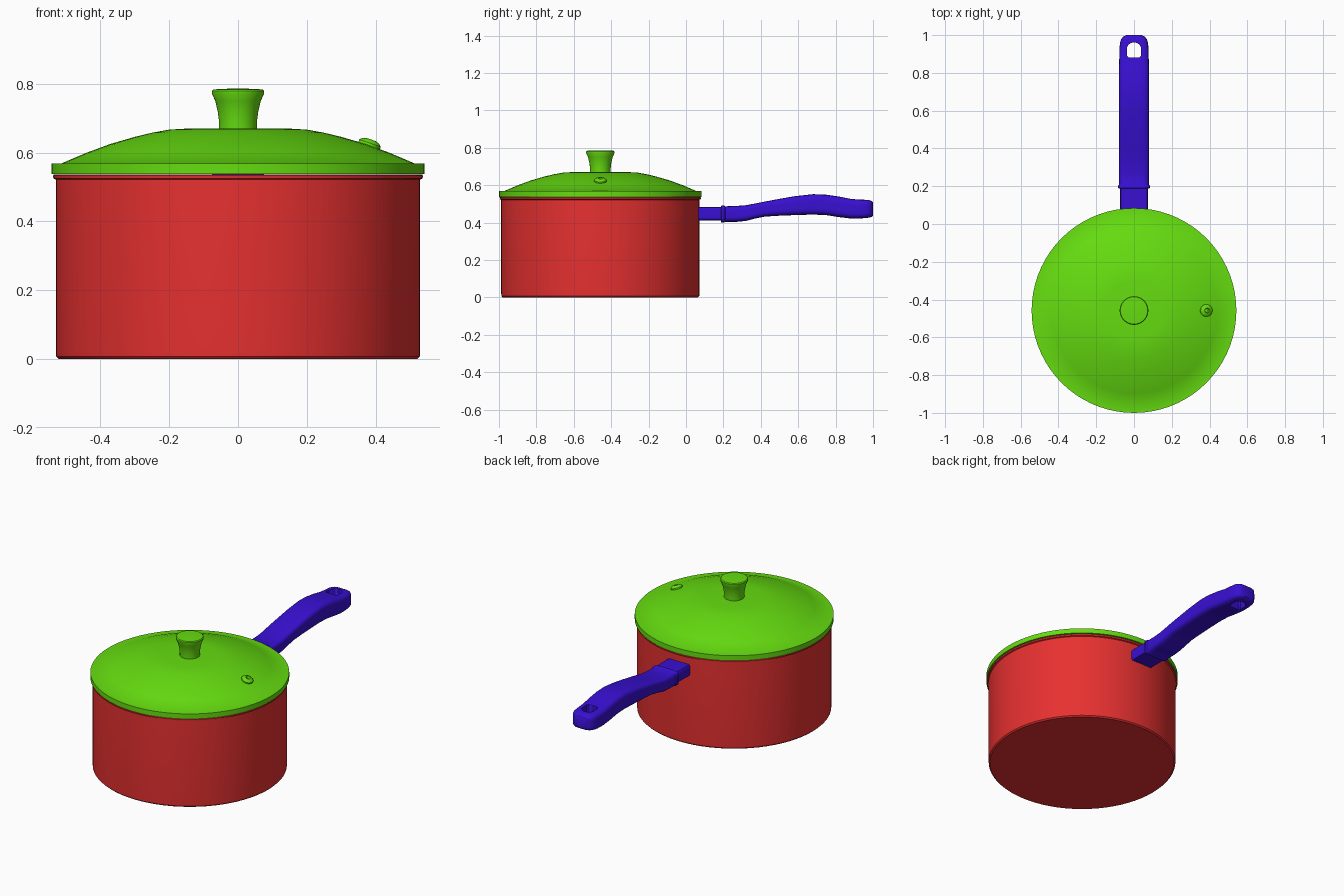
import bpy, bmesh, math
from mathutils import Vector, Matrix

if "Cube" in bpy.data.objects:
    bpy.data.objects.remove(bpy.data.objects["Cube"])

CY = -0.458  # pot axis


def material(name, col):
    m = bpy.data.materials.new(name)
    m.diffuse_color = (*col, 1)
    m.use_nodes = True
    m.node_tree.nodes["Principled BSDF"].inputs["Base Color"].default_value = m.diffuse_color
    return m


RED = material("red", (0.8, 0.03, 0.03))
GREEN = material("green", (0.13, 0.72, 0.005))
BLUE = material("blue", (0.04, 0.005, 0.65))


def finish(bm, name, mat, angle=35):
    bmesh.ops.remove_doubles(bm, verts=bm.verts, dist=1e-5)
    bmesh.ops.recalc_face_normals(bm, faces=bm.faces)
    me = bpy.data.meshes.new(name)
    bm.to_mesh(me)
    bm.free()
    ob = bpy.data.objects.new(name, me)
    bpy.context.collection.objects.link(ob)
    if mat:
        me.materials.append(mat)
    bpy.ops.object.select_all(action='DESELECT')
    bpy.context.view_layer.objects.active = ob
    ob.select_set(True)
    bpy.ops.object.shade_smooth_by_angle(angle=math.radians(angle))
    return ob


def lathe(name, profile, mat, steps=72, matrix=Matrix.Translation((0, CY, 0))):
    bm = bmesh.new()
    vs = [bm.verts.new((r, 0, z)) for r, z in profile]
    es = [bm.edges.new(p) for p in zip(vs, vs[1:])]
    bmesh.ops.spin(bm, geom=vs + es, cent=(0, 0, 0), axis=(0, 0, 1),
                   angle=math.tau, steps=steps)
    bm.transform(matrix)
    return finish(bm, name, mat)


def loft(name, sections, mat, power=5.0, n=40):
    """Rounded-rectangle rings; each section is (y, half width, z low, z high)."""
    bm = bmesh.new()
    rings = []
    for y, w, lo, hi in sections:
        ring = []
        for i in range(n):
            a = math.tau * i / n
            c, s = math.cos(a), math.sin(a)
            k = (abs(c) ** power + abs(s) ** power) ** (-1 / power)
            ring.append(bm.verts.new((w * c * k, y, (lo + hi) / 2 + (hi - lo) / 2 * s * k)))
        rings.append(ring)
    for a, b in zip(rings, rings[1:]):
        for i in range(n):
            bm.faces.new((a[i], a[(i + 1) % n], b[(i + 1) % n], b[i]))
    bm.faces.new(rings[0])
    bm.faces.new(rings[-1])
    return finish(bm, name, mat)


# hollow pot with a rolled rim
lathe("pot_body", [(0, 0), (0.522, 0), (0.529, 0.007), (0.53, 0.02), (0.53, 0.522),
                   (0.537, 0.525), (0.538, 0.533), (0.535, 0.537), (0.515, 0.537),
                   (0.513, 0.52), (0.513, 0.02), (0, 0.02)], RED)

# domed lid shell with a raised band around the edge
lathe("lid", [(0, 0.671), (0.15, 0.670), (0.20, 0.667), (0.25, 0.658), (0.30, 0.646),
              (0.372, 0.625), (0.44, 0.600), (0.52, 0.566), (0.538, 0.569),
              (0.542, 0.568), (0.542, 0.538), (0.52, 0.538), (0.515, 0.55),
              (0.44, 0.585), (0.30, 0.632), (0.15, 0.658), (0, 0.659)], GREEN)

# flared knob
lathe("lid_knob", [(0, 0.66), (0.055, 0.66), (0.055, 0.69), (0.059, 0.72), (0.066, 0.75),
                   (0.076, 0.772), (0.076, 0.779), (0.072, 0.784), (0.03, 0.786),
                   (0, 0.786)], GREEN, 40)

# steam vent, tilted with the dome
lathe("steam_vent", [(0, -0.01), (0.033, -0.01), (0.033, 0.006), (0.026, 0.013),
                     (0.013, 0.017), (0.011, 0.014), (0.011, 0.002), (0, 0.002)], GREEN, 28,
      Matrix.Translation((0.382, CY, 0.622)) @ Matrix.Rotation(math.radians(19), 4, 'Y'))

# handle socket and grip
loft("handle_socket", [(0.055, 0.073, 0.412, 0.484), (0.21, 0.073, 0.412, 0.484)], BLUE, 9)
grip = loft("handle_grip", [
    (0.187, 0.081, 0.402, 0.488), (0.190, 0.084, 0.400, 0.491), (0.203, 0.084, 0.400, 0.491),
    (0.210, 0.079, 0.404, 0.487), (0.27, 0.079, 0.404, 0.489), (0.32, 0.079, 0.409, 0.493),
    (0.37, 0.079, 0.422, 0.502), (0.42, 0.079, 0.432, 0.512), (0.50, 0.079, 0.437, 0.527),
    (0.58, 0.079, 0.440, 0.541), (0.68, 0.079, 0.443, 0.552), (0.75, 0.079, 0.440, 0.549),
    (0.82, 0.079, 0.429, 0.539), (0.88, 0.078, 0.422, 0.527), (0.93, 0.077, 0.422, 0.523),
    (0.96, 0.074, 0.424, 0.522), (0.98, 0.067, 0.427, 0.520), (0.993, 0.056, 0.431, 0.515),
    (1.0, 0.040, 0.438, 0.508)], BLUE)

# hanging hole: arched outline, slightly flared at the top
bm = bmesh.new()
arch = [(0.038 * math.cos(math.pi * i / 14), 0.925 + 0.036 * math.sin(math.pi * i / 14))
        for i in range(15)]
arch += [(-0.038, 0.893), (-0.028, 0.882), (0.028, 0.882), (0.038, 0.893)]
face = bm.faces.new([bm.verts.new((x, y, 0.38)) for x, y in arch])
ext = bmesh.ops.extrude_face_region(bm, geom=[face])
bmesh.ops.translate(bm, vec=Vector((0, 0, 0.2)),
                    verts=[g for g in ext["geom"] if isinstance(g, bmesh.types.BMVert)])
cutter = finish(bm, "hole_cutter", None)
cutter.hide_render = True
cutter.hide_set(True)
mod = grip.modifiers.new("hanging_hole", 'BOOLEAN')
mod.operation = 'DIFFERENCE'
mod.solver = 'EXACT'
mod.object = cutter
